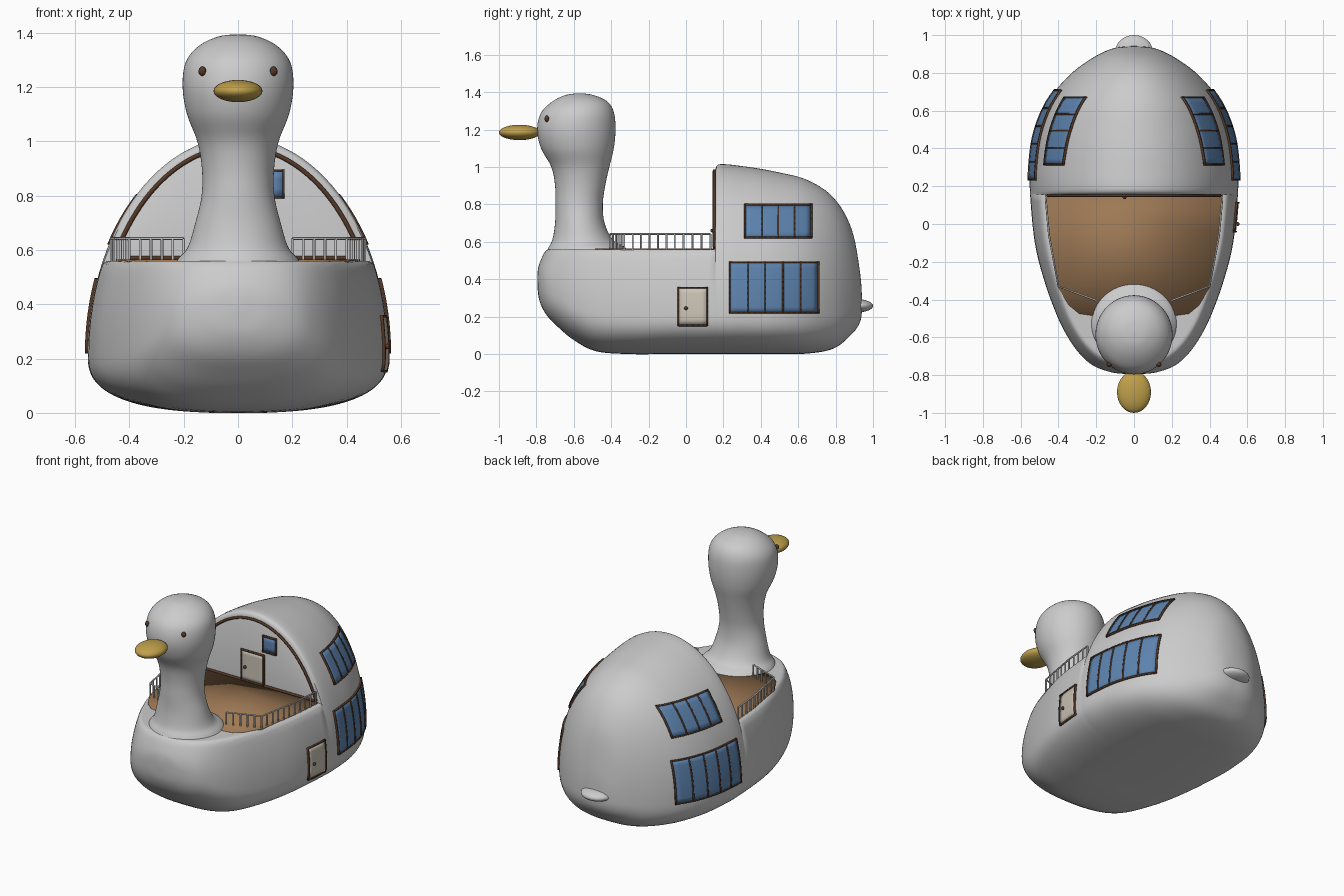
import bpy, bmesh, math
from mathutils import Vector

if "Cube" in bpy.data.objects:
    bpy.data.objects.remove(bpy.data.objects["Cube"])


def material(name, rgb):
    m = bpy.data.materials.new(name)
    m.diffuse_color = (*rgb, 1)
    m.use_nodes = True
    m.node_tree.nodes["Principled BSDF"].inputs["Base Color"].default_value = m.diffuse_color
    return m


WOOD = material("deck wood", (0.34, 0.19, 0.09))
TRIM = material("dark trim", (0.09, 0.04, 0.02))
GLASS = material("glass", (0.11, 0.23, 0.43))
GOLD = material("beak gold", (0.52, 0.35, 0.07))
CREAM = material("door cream", (0.6, 0.55, 0.47))


def make(name, bm, mat=None, thick=0):
    bmesh.ops.recalc_face_normals(bm, faces=bm.faces)
    me = bpy.data.meshes.new(name)
    bm.to_mesh(me)
    bm.free()
    ob = bpy.data.objects.new(name, me)
    bpy.context.collection.objects.link(ob)
    if mat:
        me.materials.append(mat)
    if thick:
        s = ob.modifiers.new("thickness", "SOLIDIFY")
        s.thickness, s.offset = thick, 0
    bpy.ops.object.select_all(action="DESELECT")
    ob.select_set(True)
    bpy.context.view_layer.objects.active = ob
    bpy.ops.object.shade_smooth_by_angle(angle=math.radians(50))
    return ob


def spline(rows, n):
    """Catmull-Rom through rows of numbers, n samples per span."""
    out = []
    for i in range(len(rows) - 1):
        a, b, c, d = (rows[max(0, min(len(rows) - 1, i + k))] for k in (-1, 0, 1, 2))
        for j in range(n):
            t = j / n
            out.append(tuple(q + 0.5 * t * (r - p + t * (2 * p - 5 * q + 4 * r - s + t * (3 * (q - r) + s - p)))
                             for p, q, r, s in zip(a, b, c, d)))
    return out + [rows[-1]]


def loft(name, rings):
    bm = bmesh.new()
    vs = [[bm.verts.new(p) for p in ring] for ring in rings]
    n = len(vs[0])
    for a, b in zip(vs, vs[1:]):
        for i in range(n):
            bm.faces.new((a[i], a[(i + 1) % n], b[(i + 1) % n], b[i]))
    bm.faces.new(vs[0])
    bm.faces.new(vs[-1])
    return make(name, bm)


# Hull and rear cabin: y, half width, bottom, widest height, top
WALL, DECK, POW = 0.155, 0.56, 2.6
STATIONS = spline([
    (-0.795, 0.03, 0.37, 0.40, 0.43), (-0.785, 0.12, 0.29, 0.39, 0.48),
    (-0.75, 0.215, 0.215, 0.36, 0.56), (-0.69, 0.285, 0.15, 0.32, 0.67),
    (-0.6, 0.35, 0.075, 0.27, 0.79), (-0.48, 0.41, 0.015, 0.23, 0.89),
    (-0.3, 0.475, 0.0, 0.21, 0.95), (-0.1, 0.525, 0.0, 0.21, 0.99),
    (WALL, 0.55, 0.0, 0.21, 1.015), (0.3, 0.55, 0.0, 0.21, 1.005),
    (0.48, 0.525, 0.0, 0.21, 0.975), (0.65, 0.455, 0.003, 0.22, 0.93),
    (0.79, 0.34, 0.03, 0.23, 0.835), (0.885, 0.21, 0.105, 0.24, 0.67),
    (0.93, 0.11, 0.17, 0.25, 0.44), (0.942, 0.02, 0.24, 0.26, 0.28)], 6)


def section(y, w, zb, zm, zt, cut, k=0.035):
    ring = []
    for i in range(112):
        a = 2 * math.pi * i / 112
        c, s = math.cos(a), math.sin(a)
        if s >= 0:
            x, z = w * c, zm + (zt - zm) * s
        else:
            x = w * math.copysign(abs(c) ** (2 / POW), c)
            z = zm - (zm - zb) * abs(s) ** (2 / POW)
        if cut:  # rounded flattening at deck level
            h = max(k - abs(z - DECK), 0) / k
            z = min(z, DECK) - h * h * k / 4
        ring.append((x, y, z))
    return ring


rings = []
for st in STATIONS:
    y = st[0]
    if abs(y - WALL) < 1e-6:
        rings.append(section(*st, True))
        for dy, lower in ((0.002, 0.025), (0.008, 0.01), (0.018, 0.002)):
            rings.append(section(y + dy, *st[1:4], st[4] - lower, False))
    else:
        rings.append(section(*st, y < WALL))
loft("hull_and_cabin", rings)

# Neck and head: z, half width, front y, back y
NECK = [(0.36, 0.26, -0.77, -0.3), (0.5, 0.25, -0.765, -0.3), (0.565, 0.222, -0.738, -0.32),
        (0.61, 0.185, -0.715, -0.39), (0.7, 0.157, -0.70, -0.435), (0.8, 0.134, -0.698, -0.445),
        (0.9, 0.133, -0.70, -0.432), (1.0, 0.15, -0.72, -0.41), (1.1, 0.188, -0.775, -0.386),
        (1.2, 0.204, -0.796, -0.377), (1.29, 0.193, -0.775, -0.385), (1.35, 0.146, -0.715, -0.42),
        (1.385, 0.075, -0.645, -0.495), (1.394, 0.01, -0.58, -0.56)]
loft("neck_and_head", [[(r * math.cos(a), (f + b) / 2 + (b - f) / 2 * math.sin(a), z)
                        for a in (2 * math.pi * i / 64 for i in range(64))]
                       for z, r, f, b in spline(NECK, 5)])


def ellipsoid(name, loc, radii, mat=None):
    bm = bmesh.new()
    bmesh.ops.create_uvsphere(bm, u_segments=32, v_segments=20, radius=1)
    for v in bm.verts:
        v.co = Vector(loc) + Vector(c * r for c, r in zip(v.co, radii))
    return make(name, bm, mat)


# Beak, eyes and tail
ellipsoid("beak", (0, -0.89, 1.185), (0.09, 0.11, 0.041), GOLD)
ellipsoid("tail", (0, 0.91, 0.258), (0.1, 0.09, 0.036))
for s in (-1, 1):
    ellipsoid("eye", (s * 0.131, -0.744, 1.258), (0.014, 0.012, 0.017), TRIM)


def hull_x(y, z):
    for a, b in zip(STATIONS, STATIONS[1:]):
        if a[0] <= y <= b[0]:
            t = (y - a[0]) / (b[0] - a[0])
            w, zb, zm, zt = (p + (q - p) * t for p, q in zip(a[1:], b[1:]))
            h, p = ((z - zm) / (zt - zm), 2) if z > zm else ((zm - z) / (zm - zb), POW)
            return w * max(0, 1 - h ** p) ** (1 / p)


def patch(bm, pos, u0, u1, v0, v1, off):
    nu, nv = max(1, round((u1 - u0) / 0.03)), max(1, round((v1 - v0) / 0.03))
    g = [[bm.verts.new(pos(u0 + (u1 - u0) * i / nu, v0 + (v1 - v0) * j / nv, off))
          for j in range(nv + 1)] for i in range(nu + 1)]
    for i in range(nu):
        for j in range(nv):
            bm.faces.new((g[i][j], g[i + 1][j], g[i + 1][j + 1], g[i][j + 1]))


def opening(name, pos, u0, u1, v0, v1, panes, mat):
    bm = bmesh.new()
    patch(bm, pos, u0, u1, v0, v1, 0.003)
    make(name, bm, mat, 0.008)
    bm, t = bmesh.new(), 0.004
    for i in range(panes + 1):
        u = u0 + (u1 - u0) * i / panes
        patch(bm, pos, u - t, u + t, v0 - t, v1 + t, 0.003)
    for v in (v0, v1):
        patch(bm, pos, u0, u1, v - t, v + t, 0.003)
    make(name + "_frame", bm, TRIM, 0.016)


def side(s):
    return lambda u, v, o: (s * (hull_x(u, v) + o), u, v)


def wall(u, v, o):
    return (u, WALL - o, v)


# Windows on both flanks, doors, and the cabin wall window
for s in (-1, 1):
    opening("lower_windows", side(s), 0.235, 0.705, 0.222, 0.49, 5, GLASS)
    opening("upper_windows", side(s), 0.315, 0.668, 0.622, 0.797, 4, GLASS)
opening("side_door", side(1), -0.04, 0.113, 0.155, 0.355, 1, CREAM)
ellipsoid("side_door_knob", (hull_x(0, 0.245) + 0.012, 0, 0.245), (0.01,) * 3, TRIM)
opening("cabin_door", wall, -0.08, 0.08, 0.57, 0.765, 1, CREAM)
ellipsoid("cabin_door_knob", (-0.05, WALL - 0.014, 0.66), (0.01,) * 3, TRIM)
opening("cabin_window", wall, 0.075, 0.168, 0.793, 0.893, 1, GLASS)

# Wooden deck
bm = bmesh.new()
half = [(0.468, 0.153), (0.45, -0.06), (0.405, -0.33), (0.345, -0.43), (0.29, -0.475), (0.22, -0.485)]
bm.faces.new([bm.verts.new((x, y, 0.56)) for x, y in half + [(-x, y) for x, y in reversed(half)]])
make("deck", bm, WOOD, 0.008)


def tubes(name, paths, radius, mat=None):
    cu = bpy.data.curves.new(name, "CURVE")
    cu.dimensions, cu.bevel_depth, cu.bevel_resolution, cu.use_fill_caps = "3D", radius, 2, True
    for pts in paths:
        sp = cu.splines.new("POLY")
        sp.points.add(len(pts) - 1)
        for p, co in zip(sp.points, pts):
            p.co = (*co, 1)
    ob = bpy.data.objects.new(name, cu)
    bpy.context.collection.objects.link(ob)
    if mat:
        cu.materials.append(mat)


# Arch and base trim on the cabin wall
a0 = math.asin(0.36 / 0.77)
arch = [(0.515 * math.cos(a), WALL - 0.004, 0.21 + 0.77 * math.sin(a))
        for a in (a0 + (math.pi - 2 * a0) * i / 48 for i in range(49))]
tubes("cabin_arch_trim", [arch, [arch[0], arch[-1]]], 0.008, TRIM)

# Railings either side
for s in (-1, 1):
    corners = [Vector((s * x, y, 0.642)) for x, y in ((0.467, 0.13), (0.45, -0.06), (0.4, -0.33), (0.2, -0.405))]
    posts = []
    for (a, b), n in zip(zip(corners, corners[1:]), (4, 6, 5)):
        posts += [a.lerp(b, i / n) for i in range(n)]
    posts.append(corners[-1])
    tubes("railing", [corners] + [[p, (p.x, p.y, 0.55)] for p in posts], 0.005)
